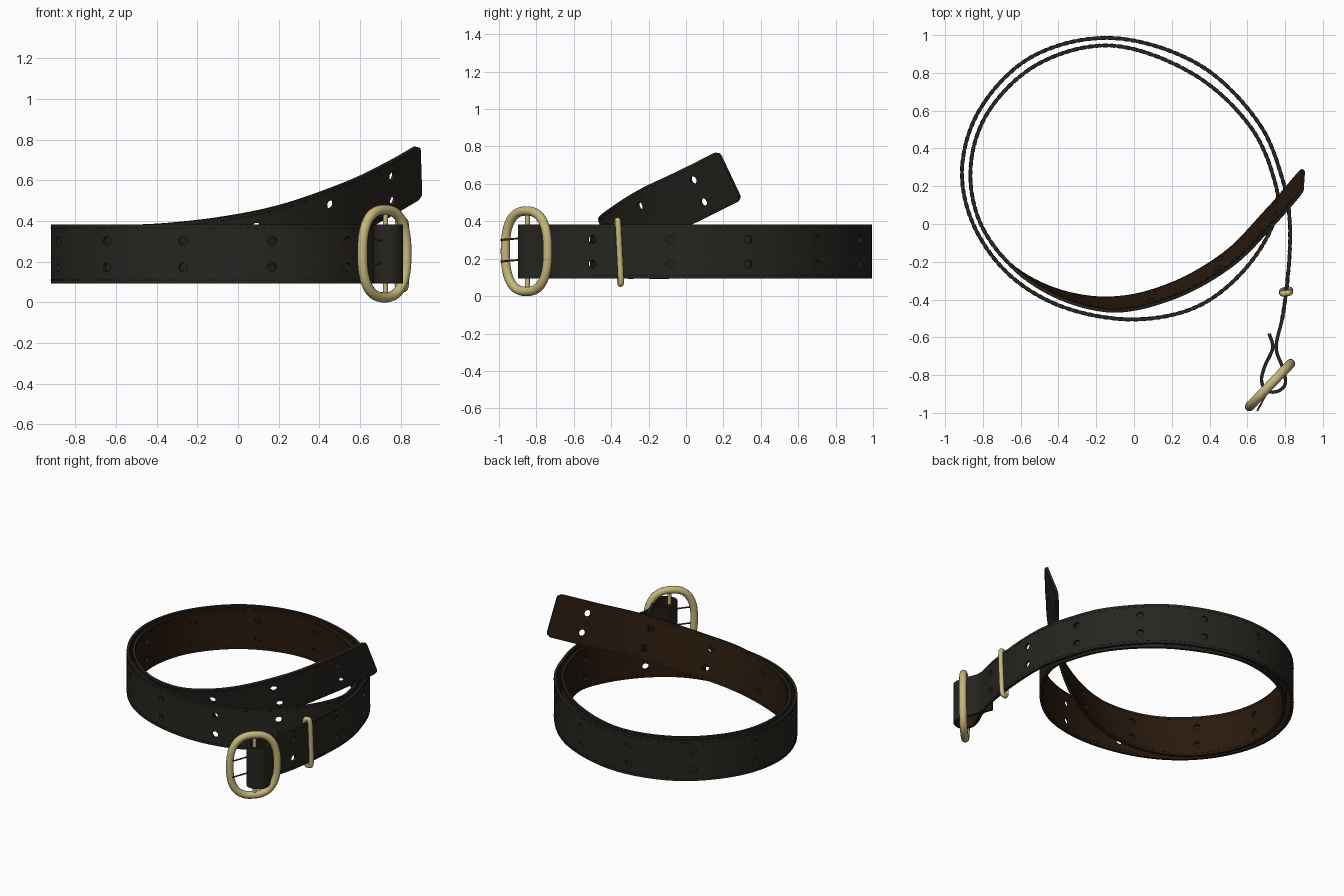
import bpy, bmesh, math
from mathutils import Vector

if "Cube" in bpy.data.objects:
    bpy.data.objects.remove(bpy.data.objects["Cube"])

def material(name, rgb):
    m = bpy.data.materials.new(name)
    m.diffuse_color = (*rgb, 1)
    m.use_nodes = True
    m.node_tree.nodes["Principled BSDF"].inputs["Base Color"].default_value = m.diffuse_color
    return m

BLACK = material("black_leather", (0.020, 0.018, 0.014))
BROWN = material("brown_leather", (0.022, 0.010, 0.004))
THREAD = material("dark_thread", (0.008, 0.006, 0.004))
BRASS = material("brass", (0.56, 0.48, 0.20))
STEEL = material("dark_steel", (0.06, 0.05, 0.04))

# Strap centre line seen from above: fold, outer turn, inner turn
Z0 = 0.238
flat = [(.715, -.58), (.735, -.65), (.69, -.76), (.675, -.83), (.70, -.882), (.76, -.886),
        (.80, -.85), (.79, -.77), (.753, -.66), (.785, -.5), (.807, -.35), (.826, -.1),
        (.82, .07), (.785, .24), (.67, .52), (.35, .84), (-.13, .985), (-.55, .88),
        (-.82, .6), (-.91, .3), (-.86, .02), (-.68, -.25), (-.4, -.43), (0, -.505),
        (.35, -.43), (.62, -.20), (.76, .08), (.735, .26), (.62, .51), (.32, .79),
        (-.13, .945), (-.52, .84), (-.78, .58), (-.865, .3), (-.82, .02), (-.65, -.22)]
# Rising tail: x, y, z
tail = [(-.4, -.37, .242), (-.1, -.425, .275), (.2, -.355, .335), (.5, -.185, .44),
        (.72, .035, .545), (.895, .235, .645)]
ctrl = [Vector((x, y, Z0)) for x, y in flat] + [Vector(p) for p in tail]
leans = [0] * len(flat) + [.12] + [.25] * (len(tail) - 1)

# Catmull-Rom samples with arc length
samples = []
SUB = 24
for i in range(len(ctrl) - 1):
    p1, p2 = ctrl[i], ctrl[i + 1]
    p0 = ctrl[i - 1] if i else p1 * 2 - p2
    p3 = ctrl[i + 2] if i + 2 < len(ctrl) else p2 * 2 - p1
    # centripetal knots keep the uneven spacing smooth
    d1, d2, d3 = [(b - a).length ** .5 for a, b in ((p0, p1), (p1, p2), (p2, p3))]
    m1 = ((p1 - p0) / d1 - (p2 - p0) / (d1 + d2) + (p2 - p1) / d2) * d2
    m2 = ((p2 - p1) / d2 - (p3 - p1) / (d2 + d3) + (p3 - p2) / d3) * d2
    for k in range(SUB + (i == len(ctrl) - 2)):
        t = k / SUB
        p = (p1 * (2*t**3 - 3*t*t + 1) + m1 * (t**3 - 2*t*t + t)
             + p2 * (3*t*t - 2*t**3) + m2 * (t**3 - t*t))
        samples.append((p, leans[i] * (1 - t) + leans[i + 1] * t))
arc = [0]
for (a, _), (b, _) in zip(samples, samples[1:]):
    arc.append(arc[-1] + (b - a).length)
LENGTH = arc[-1]
frames = []
for i, (p, lean) in enumerate(samples):
    t = (samples[min(i + 1, len(samples) - 1)][0] - samples[max(i - 1, 0)][0]).normalized()
    up = Vector((0, 0, 1))
    w = up + t.cross(up).normalized() * lean
    w = (w - t * w.dot(t)).normalized()
    frames.append((p, w, t.cross(w)))

def on_strap(s, v, d=0):
    """Point at length s, height v and outward offset d on the strap."""
    s = min(max(s, 0), LENGTH)
    lo, hi = 0, len(arc) - 1
    while hi - lo > 1:
        mid = (lo + hi) // 2
        lo, hi = (mid, hi) if arc[mid] <= s else (lo, mid)
    f = (s - arc[lo]) / (arc[hi] - arc[lo])
    p, w, n = [a.lerp(b, f) for a, b in zip(frames[lo], frames[hi])]
    return p + w * v + n * d

def add_mesh(name, bm, mats, smooth=True):
    me = bpy.data.meshes.new(name)
    bm.to_mesh(me)
    bm.free()
    ob = bpy.data.objects.new(name, me)
    bpy.context.collection.objects.link(ob)
    for m in mats:
        me.materials.append(m)
    for poly in me.polygons:
        poly.use_smooth = smooth
    return ob

# Strap: fine sheet with paired punched holes, wrapped on the path
WIDTH, THICK, HOLE_R, ROWS = 0.29, 0.018, 0.0225, 20
COLS = round(LENGTH / 0.015)
ds, dv = LENGTH / COLS, WIDTH / ROWS
grid = [[[i * ds, j * dv - WIDTH / 2] for j in range(ROWS + 1)] for i in range(COLS + 1)]
start = next(arc[i] for i, (p, _) in enumerate(samples) if i > 8 * SUB and p.y > -.51)
end = LENGTH - 0.235
count = round((end - start) / 0.42)
removed = set()
for k in range(count + 1):
    ci = int((start + (end - start) * k / count) / ds)
    for cj in (5, 14):
        cs, cv = (ci + .5) * ds, (cj + .5) * dv - WIDTH / 2
        removed |= {(ci + a, cj + b) for a in (-1, 0, 1) for b in (-1, 0, 1)}
        for a in range(-1, 3):
            for b in range(-1, 3):
                g = grid[ci + a][cj + b]
                r = math.hypot(g[0] - cs, g[1] - cv)
                g[0] = cs + (g[0] - cs) * HOLE_R / r
                g[1] = cv + (g[1] - cv) * HOLE_R / r

def rounded_tip(s, v, rc=0.03, zone=0.07):
    over = max(0, abs(v) - (WIDTH / 2 - rc))
    cut = rc - math.sqrt(max(0, rc * rc - over * over))
    base = LENGTH - zone
    return s if s < base else base + (s - base) * (zone - cut) / zone

bm = bmesh.new()
verts = [[bm.verts.new(on_strap(rounded_tip(s, v), v)) for s, v in row] for row in grid]
for i in range(COLS):
    for j in range(ROWS):
        if (i, j) not in removed:
            bm.faces.new((verts[i][j], verts[i + 1][j], verts[i + 1][j + 1], verts[i][j + 1]))
bmesh.ops.delete(bm, geom=[v for v in bm.verts if not v.link_faces], context='VERTS')
strap = add_mesh("strap", bm, [BLACK, BROWN])
solid = strap.modifiers.new("thickness", 'SOLIDIFY')
solid.thickness, solid.offset, solid.material_offset = THICK, 0, 1
bpy.context.view_layer.objects.active = strap
strap.select_set(True)
bpy.ops.object.modifier_apply(modifier=solid.name)
bpy.ops.object.shade_smooth_by_angle(angle=math.radians(40))

# Stitching: dashes along both edges, showing on both faces
bm = bmesh.new()
for v in (-.128, .128):
    for k in range(int((LENGTH - start - .04) / .04)):
        s = start + k * .04
        c = [bm.verts.new(on_strap(s + a, v + b, d)) for d in (-.0105, .0105)
             for a, b in ((0, -.002), (.026, -.002), (.026, .002), (0, .002))]
        for f in ((3, 2, 1, 0), (4, 5, 6, 7), (0, 1, 5, 4), (1, 2, 6, 5), (2, 3, 7, 6), (3, 0, 4, 7)):
            bm.faces.new([c[q] for q in f])
add_mesh("stitching", bm, [THREAD], smooth=False)

def tube(name, pts, radius, mat, cyclic=False):
    cu = bpy.data.curves.new(name, 'CURVE')
    cu.dimensions = '3D'
    sp = cu.splines.new('POLY')
    sp.points.add(len(pts) - 1)
    for q, p in zip(sp.points, pts):
        q.co = (*p, 1)
    sp.use_cyclic_u, sp.use_smooth = cyclic, True
    cu.bevel_depth, cu.bevel_resolution, cu.use_fill_caps = radius, 4, True
    cu.materials.append(mat)
    ob = bpy.data.objects.new(name, cu)
    bpy.context.collection.objects.link(ob)
    bpy.ops.object.select_all(action='DESELECT')
    bpy.context.view_layer.objects.active = ob
    ob.select_set(True)
    bpy.ops.object.convert(target='MESH')

def oval(center, u, v, a, b, power, n=64):
    """Closed superellipse with half sizes a along u and b along v."""
    pts = []
    for k in range(n):
        t = 2 * math.pi * k / n
        c, s = math.cos(t), math.sin(t)
        pts.append(center + u * a * math.copysign(abs(c) ** (2 / power), c)
                   + v * b * math.copysign(abs(s) ** (2 / power), s))
    return pts

# Buckle frame, centre bar and two prongs
up = Vector((0, 0, 1))
tube("buckle_frame", oval(Vector((.72, -.853, .24)), Vector((.69, .72, 0)).normalized(), up,
                          .157, .215, 2.5), .025, BRASS, True)
tube("buckle_bar", [(.725, -.848, .03), (.725, -.848, .45)], .013, BRASS)
for z in (.19, .305):
    tube("prong", [(.728, -.845, z), (.70, -.90, z + .003), (.652, -.99, z - .005)], .005, STEEL)

# Keeper loop round the strap
tube("keeper_loop", oval(Vector((.805, -.358, .235)), Vector((1, .13, 0)).normalized(),
                         Vector((0, -.05, 1)).normalized(), .022, .17, 5), .016, BRASS, True)
